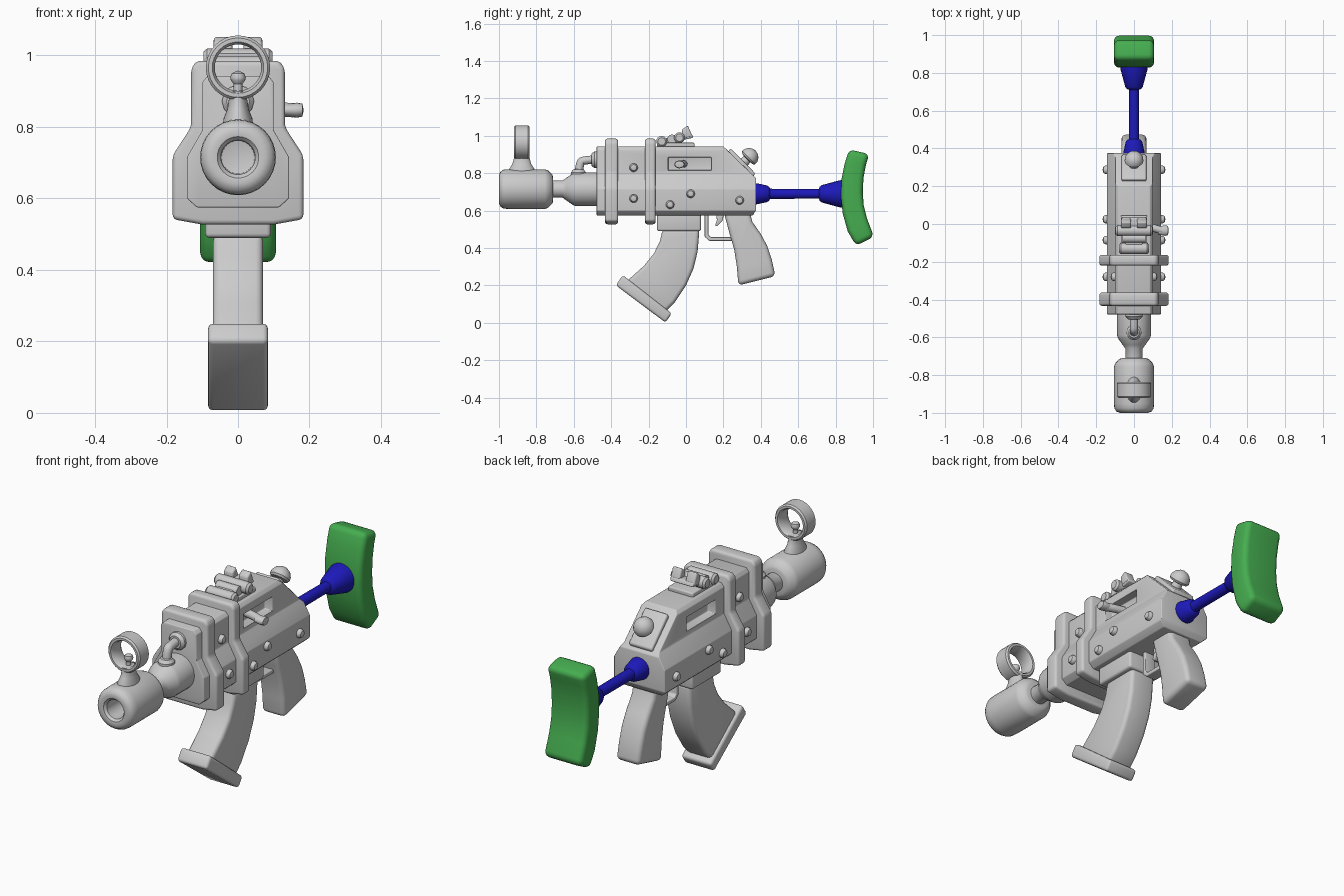
import bpy, bmesh, math
from mathutils import Vector, Matrix


def material(name, rgb):
    m = bpy.data.materials.new(name)
    m.diffuse_color = (*rgb, 1)
    return m


BLUE = material("blue", (0.012, 0.01, 0.5))
GREEN = material("green", (0.06, 0.42, 0.08))


def finish(ob, bevel=0, mat=None, seg=3, cutters=()):
    """Apply cutters and bevel, then shade smooth with sharp edges kept."""
    if mat:
        ob.data.materials.append(mat)
    for c in cutters:
        b = ob.modifiers.new("cut", 'BOOLEAN')
        b.object, b.operation, b.solver = c, 'DIFFERENCE', 'EXACT'
    if bevel:
        b = ob.modifiers.new("bevel", 'BEVEL')
        b.width, b.segments, b.limit_method = bevel, seg, 'ANGLE'
        b.angle_limit = math.radians(28)
    bpy.ops.object.select_all(action='DESELECT')
    ob.select_set(True)
    bpy.context.view_layer.objects.active = ob
    bpy.ops.object.convert(target='MESH')
    bpy.ops.object.shade_smooth_by_angle(angle=math.radians(38))
    return ob


def to_object(name, bm):
    bmesh.ops.recalc_face_normals(bm, faces=bm.faces)
    me = bpy.data.meshes.new(name)
    bm.to_mesh(me)
    bm.free()
    ob = bpy.data.objects.new(name, me)
    bpy.context.collection.objects.link(ob)
    return ob


def prism_bm(pts, lo, hi, axis='x'):
    """Extrude a (y, z) profile along x, or an (x, z) profile along y."""
    bm = bmesh.new()
    put = (lambda t, p: (t, p[0], p[1])) if axis == 'x' else (lambda t, p: (p[0], t, p[1]))
    face = bm.faces.new([bm.verts.new(put(lo, p)) for p in pts])
    ext = bmesh.ops.extrude_face_region(bm, geom=[face])["geom"]
    move = Vector(put(hi - lo, (0, 0)))
    bmesh.ops.translate(bm, vec=move, verts=[v for v in ext if isinstance(v, bmesh.types.BMVert)])
    return bm


def prism(name, pts, lo, hi, axis='x', bevel=0.01, mat=None, seg=3):
    return finish(to_object(name, prism_bm(pts, lo, hi, axis)), bevel, mat, seg)


def lathe(name, prof, at, direction=(0, 1, 0), n=28, mat=None, closed=False, scale=(1, 1, 1)):
    """Revolve (radius, height) points around an axis through a point."""
    bm = bmesh.new()
    rings = [[bm.verts.new((r * math.cos(2 * math.pi * i / n), r * math.sin(2 * math.pi * i / n), h))
              for i in range(n)] for r, h in prof]
    pairs = list(zip(rings, rings[1:])) + ([(rings[-1], rings[0])] if closed else [])
    for a, b in pairs:
        for i in range(n):
            bm.faces.new((a[i], a[(i + 1) % n], b[(i + 1) % n], b[i]))
    bmesh.ops.remove_doubles(bm, verts=bm.verts, dist=1e-5)
    rot = Vector(direction).to_track_quat('Z', 'Y').to_matrix().to_4x4()
    bm.transform(Matrix.Translation(at) @ rot @ Matrix.Diagonal((*scale, 1)))
    return finish(to_object(name, bm), mat=mat)


def tube(name, pts, r):
    cu = bpy.data.curves.new(name, 'CURVE')
    cu.dimensions, cu.bevel_depth, cu.bevel_resolution = '3D', r, 4
    cu.use_fill_caps = True
    s = cu.splines.new('NURBS')
    s.points.add(len(pts) - 1)
    for p, co in zip(s.points, pts):
        p.co = (*co, 1)
    s.order_u, s.use_endpoint_u, s.resolution_u = 3, True, 6
    ob = bpy.data.objects.new(name, cu)
    bpy.context.collection.objects.link(ob)
    return finish(ob)


def mirrored(half):
    return half + [(-x, z) for x, z in reversed(half) if x > 0]


# main body: stepped section, sloped rear, side windows
section = mirrored([(0.085, 0.943), (0.1, 0.925), (0.1, 0.79), (0.143, 0.715),
                    (0.143, 0.6), (0.115, 0.575)])
bm = prism_bm(section, -0.478, 0.375, 'y')
for co, no in (((0, 0.2, 0.943), (0, 0.17, 0.175)), ((0, 0.375, 0.605), (0, 0.9, -0.5))):
    cut = bmesh.ops.bisect_plane(bm, geom=bm.verts[:] + bm.edges[:] + bm.faces[:],
                                 plane_co=co, plane_no=no, clear_outer=True)
    edges = [e for e in cut["geom_cut"] if isinstance(e, bmesh.types.BMEdge)]
    bmesh.ops.edgeloop_fill(bm, edges=edges)
body = to_object("main_body", bm)
cutters = []
for s in (-1, 1):
    window = [(-0.095, 0.815), (0.135, 0.815), (0.135, 0.885), (-0.095, 0.885)]
    c = to_object("window_cutter", prism_bm(window, *sorted((s * 0.055, s * 0.2))))
    c.hide_render = True
    cutters.append(c)
finish(body, 0.007, cutters=cutters)
for c in cutters:
    bpy.data.objects.remove(c)

# two collars wrapped around the body
collar = mirrored([(0.115, 0.985), (0.131, 0.965), (0.131, 0.8), (0.183, 0.72),
                   (0.183, 0.542), (0.1, 0.527)])
prism("front_collar", collar, -0.433, -0.363, 'y', 0.014)
prism("rear_collar", collar, -0.22, -0.163, 'y', 0.014)

# barrel and hollow muzzle
lathe("barrel", [(0, -0.74), (0.046, -0.74), (0.046, -0.66), (0.06, -0.64), (0.085, -0.605),
                 (0.09, -0.59), (0.09, -0.47), (0, -0.47)], (0, 0, 0.715))
lathe("muzzle", [(0, -0.86), (0.046, -0.87), (0.048, -0.985), (0.058, -0.997), (0.075, -1),
                 (0.094, -0.992), (0.104, -0.975), (0.106, -0.95), (0.106, -0.755), (0.1, -0.738),
                 (0.078, -0.715), (0.065, -0.71), (0, -0.71)], (0, 0, 0.715), n=32)

# front ring sight
lathe("sight_post", [(0.07, 0.8), (0.068, 0.822), (0.05, 0.85), (0.042, 0.88), (0.042, 0.9)],
      (0, -0.878, 0), (0, 0, 1), scale=(0.6, 1, 1))
lathe("sight_ring", [(0.065, -0.03), (0.072, -0.042), (0.083, -0.042), (0.09, -0.034),
                     (0.09, 0.034), (0.083, 0.042), (0.072, 0.042), (0.065, 0.03)],
      (0, -0.878, 0.966), n=32, closed=True)
lathe("sight_bead", [(0.012, 0.89), (0.012, 0.92), (0.02, 0.93), (0.022, 0.938), (0.018, 0.95), (0, 0.958)],
      (0, -0.878, 0), (0, 0, 1), n=16)

# gas pipe above the barrel
tube("gas_pipe", [(0, -0.575, 0.78), (0, -0.57, 0.86), (0, -0.54, 0.87), (0, -0.47, 0.875)], 0.022)
lathe("pipe_foot", [(0.04, 0.78), (0.04, 0.805), (0.028, 0.82), (0, 0.825)], (0, -0.575, 0), (0, 0, 1), 16)
lathe("pipe_socket", [(0, -0.505), (0.032, -0.505), (0.045, -0.49), (0.045, -0.46)], (0, 0, 0.872), n=12)

# rivets on both sides
for s in (-1, 1):
    for x, y, z in ((0.098, -0.28, 0.83), (0.141, -0.28, 0.665), (0.141, -0.085, 0.632),
                    (0.141, 0.025, 0.69), (0.141, 0.287, 0.655)):
        lathe("rivet", [(0.023, 0), (0.022, 0.012), (0.016, 0.021), (0, 0.026)],
              (s * x, y, z), (s, 0, 0), 14)

# bolt handle on the right
tube("bolt_handle", [(0.04, -0.01, 0.85), (0.1, -0.02, 0.85), (0.13, -0.03, 0.848), (0.155, -0.035, 0.847)], 0.02)
lathe("bolt_knob", [(0, 0.125), (0.022, 0.13), (0.028, 0.165), (0.024, 0.18), (0, 0.184)],
      (0, -0.035, 0.847), (1, 0, 0), 16, scale=(1, 0.75, 1))

# rear sight assembly
prism("sight_base", [(-0.155, 0.935), (0.045, 0.935), (0.045, 0.963), (-0.155, 0.963)], -0.07, 0.07, bevel=0.006)
prism("sight_arm", [(-0.14, 0.955), (-0.02, 0.965), (-0.005, 1.005), (-0.13, 0.985)], -0.045, 0.045, bevel=0.006)
for name, y, z, half in (("sight_hinge", -0.13, 0.97, 0.08), ("sight_slider", -0.035, 0.99, 0.097)):
    lathe(name, [(0, -half), (0.02, -half), (0.029, -half + 0.01), (0.029, half - 0.01), (0.02, half), (0, half)],
          (0, y, z), (1, 0, 0), 16)
lathe("sight_pin", [(0, -0.06), (0.025, -0.06), (0.025, 0.06), (0, 0.06)], (0, -0.075, 0.982), (1, 0, 0), 12)
for a, b in ((-0.068, -0.016), (0.016, 0.068)):
    prism("sight_leaf", [(-0.025, 0.985), (0.035, 0.995), (0.01, 1.055), (-0.02, 1.035)], a, b, bevel=0.008)
prism("sight_leaf_foot", [(-0.03, 0.975), (0.04, 0.99), (0.03, 1.01), (-0.03, 1.005)], -0.065, 0.065, bevel=0.006)

# knob on the sloped rear
prism("rear_plate", [(0.215, 0.9), (0.238, 0.933), (0.37, 0.8), (0.35, 0.765)], -0.065, 0.065, bevel=0.009)
lathe("rear_knob", [(0.03, -0.02), (0.024, 0.035), (0.043, 0.038), (0.05, 0.048), (0.048, 0.065),
                    (0.036, 0.085), (0.018, 0.096), (0, 0.1)], (0, 0.302, 0.85), (0, 1, 1), 24)

# magazine with its well and base plate
prism("magazine_well", [(-0.155, 0.6), (-0.155, 0.49), (0.08, 0.49), (0.08, 0.6)], -0.092, 0.092, bevel=0.012)
prism("magazine", [(-0.125, 0.5), (-0.14, 0.435), (-0.172, 0.37), (-0.225, 0.305), (-0.325, 0.215), (-0.12, 0.05),
                   (-0.06, 0.11), (0, 0.2), (0.04, 0.29), (0.062, 0.38), (0.072, 0.5)], -0.07, 0.07, bevel=0.02)
prism("magazine_base", [(-0.375, 0.2), (-0.338, 0.255), (-0.076, 0.05), (-0.11, 0.002)], -0.084, 0.084, bevel=0.014)

# pistol grip
prism("grip", [(0.2, 0.6), (0.34, 0.6), (0.355, 0.54), (0.4, 0.475), (0.435, 0.41), (0.458, 0.34), (0.478, 0.25),
               (0.28, 0.2), (0.272, 0.3), (0.258, 0.39), (0.232, 0.48)], -0.066, 0.066, bevel=0.024, seg=4)

# trigger and its guard
prism("trigger_guard", [(0.1, 0.59), (0.1, 0.46), (0.125, 0.438), (0.26, 0.438), (0.26, 0.458), (0.133, 0.458),
                        (0.12, 0.47), (0.12, 0.59)], -0.03, 0.03, bevel=0.004)
prism("trigger", [(0.16, 0.59), (0.165, 0.55), (0.155, 0.52), (0.165, 0.515), (0.195, 0.545), (0.205, 0.59)],
      -0.018, 0.018, bevel=0.006)

# stock rod with flared ends
lathe("stock_rod", [(0, 0.35), (0.056, 0.36), (0.056, 0.38), (0.044, 0.435), (0.036, 0.445), (0.027, 0.45),
                    (0.026, 0.71), (0.038, 0.715), (0.046, 0.725), (0.072, 0.82), (0.074, 0.85), (0, 0.87)],
      (0, 0, 0.69), n=24, mat=BLUE)

# curved shoulder pad
prism("shoulder_pad", [(0.872, 0.927), (0.98, 0.902), (0.962, 0.845), (0.949, 0.775), (0.945, 0.7), (0.95, 0.63),
                       (0.967, 0.56), (1.005, 0.46), (0.91, 0.412), (0.865, 0.488), (0.838, 0.585),
                       (0.828, 0.68), (0.832, 0.77), (0.848, 0.85)], -0.106, 0.106, bevel=0.028, mat=GREEN, seg=4)
